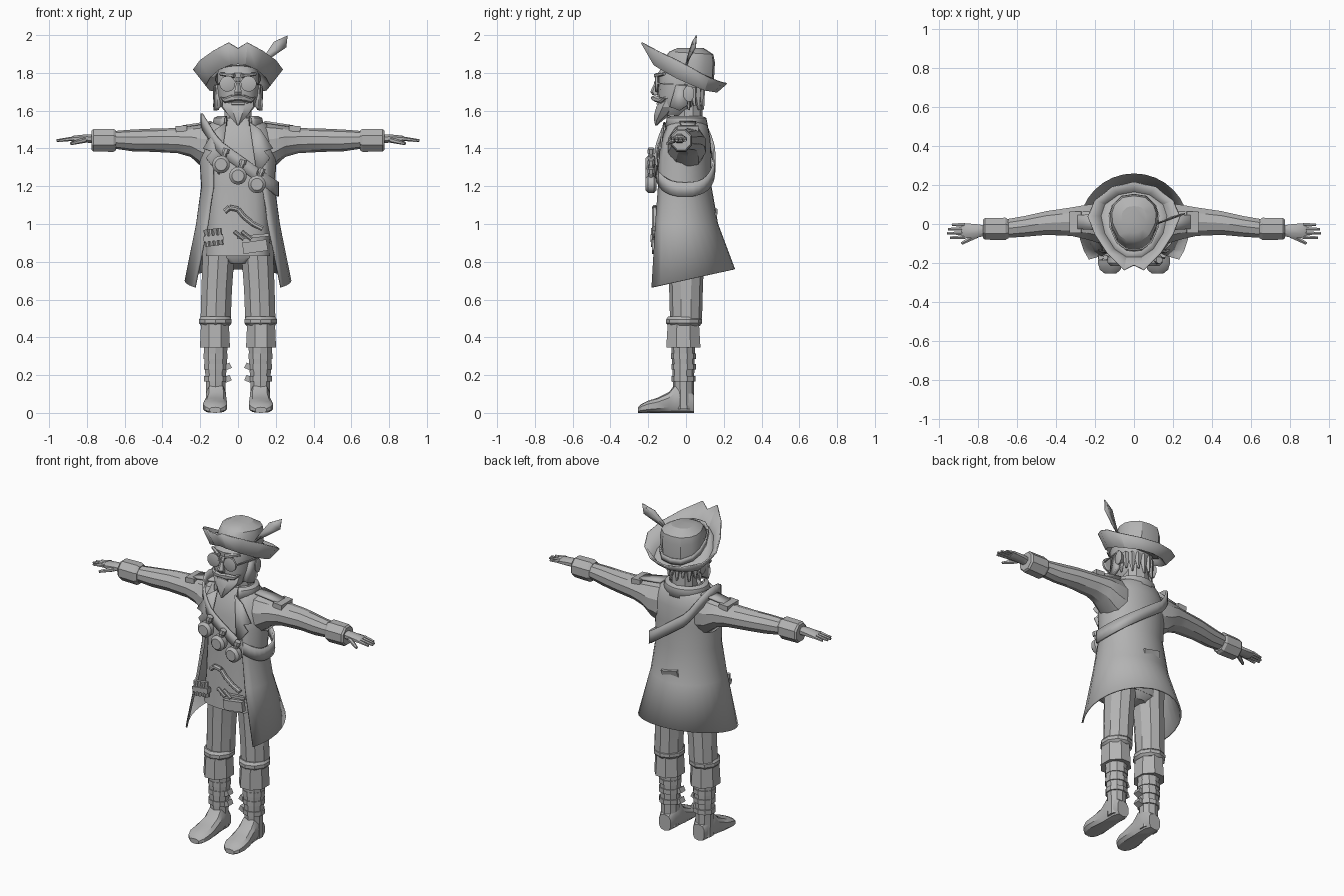
import bpy, bmesh, math
from math import sin, cos, pi, radians
from mathutils import Vector

grey = bpy.data.materials.new("plain grey")
grey.diffuse_color = (0.45, 0.45, 0.45, 1)


def make(name, verts, faces, thick=0):
    bm = bmesh.new()
    vs = [bm.verts.new(v) for v in verts]
    for f in faces:
        bm.faces.new([vs[i] for i in f])
    bmesh.ops.recalc_face_normals(bm, faces=bm.faces)
    me = bpy.data.meshes.new(name)
    bm.to_mesh(me)
    bm.free()
    me.materials.append(grey)
    ob = bpy.data.objects.new(name, me)
    bpy.context.collection.objects.link(ob)
    if thick:
        m = ob.modifiers.new("thickness", 'SOLIDIFY')
        m.thickness, m.offset = thick, 0
    return ob


def loft(name, rings, closed=True, caps=True, thick=0):
    n = len(rings[0])
    verts = [p for r in rings for p in r]
    faces = []
    for k in range(len(rings) - 1):
        for i in range(n if closed else n - 1):
            j = (i + 1) % n
            faces.append((k*n + i, k*n + j, k*n + n + j, k*n + n + i))
    if caps:
        faces += [tuple(range(n)), tuple(range(len(verts) - n, len(verts)))]
    return make(name, verts, faces, thick)


def power(v, e):
    return math.copysign(abs(v) ** e, v)


def ring(c, ru, rv, axis='z', n=8, e=1.0):
    """Ellipse around a centre, square to the given axis."""
    pts = []
    for i in range(n):
        t = 2*pi*(i + 0.5)/n
        u, v = ru*power(cos(t), e), rv*power(sin(t), e)
        d = {'z': (u, v, 0), 'x': (0, u, v), 'y': (u, 0, v)}[axis]
        pts.append(tuple(a + b for a, b in zip(c, d)))
    return pts


def tube(name, rows, axis='z', n=8, e=1.0):
    return loft(name, [ring(r[:3], r[3], r[4], axis, n, e) for r in rows])


def box(name, loc, size, rot=(0, 0, 0)):
    ob = loft(name, [[(x*size[0]/2, y*size[1]/2, z*size[2]/2) for x, y in
                      ((-1, -1), (1, -1), (1, 1), (-1, 1))] for z in (-1, 1)])
    ob.location, ob.rotation_euler = loc, rot
    return ob


def rod(name, a, b, r1, r2, n=8):
    """Straight round bar between two points."""
    a, b = Vector(a), Vector(b)
    q = (b - a).to_track_quat('Z', 'Y')
    return loft(name, [[tuple(p + q @ Vector(v)) for v in ring((0, 0, 0), r, r, 'z', n)]
                       for p, r in ((a, r1), (b, r2))])


def wrap(z, a, back, edge, deg, slope=0, n=22):
    """Cloth ring around the back, open at the front."""
    m = radians(deg)
    h = (back - edge)/(1 - cos(m))
    pts = []
    for i in range(n + 1):
        t = -m + 2*m*i/n
        y = back - h + h*cos(t)
        pts.append((a*sin(t), y, z - slope*(back - y)))
    return pts


# coat, collar and waistcoat
loft("coat", [wrap(*r) for r in (
    (.76, .278, .255, -.18, 125, .22), (1.0, .218, .165, -.16, 133), (1.2, .19, .13, -.145, 137),
    (1.35, .2, .13, -.145, 140), (1.45, .195, .125, -.125, 145), (1.52, .155, .11, -.1, 150),
    (1.55, .11, .09, -.075, 150))], closed=False, caps=False, thick=.01)
loft("coat_collar", [wrap(*r) for r in (
    (1.52, .12, .10, -.10, 150), (1.57, .105, .085, -.085, 145), (1.56, .125, .105, -.1, 145),
    (1.51, .14, .115, -.11, 148))], closed=False, caps=False, thick=.006)
tube("waistcoat", [(0, (f + b)/2, z, a, (b - f)/2) for z, a, f, b in (
    (.83, .172, -.16, .09), (1.0, .165, -.15, .11), (1.2, .16, -.14, .1), (1.4, .175, -.135, .1),
    (1.5, .14, -.1, .085), (1.56, .08, -.07, .07))], n=20, e=.7)
box("back_tab", (0, .152, 1.05), (.11, .02, .045), (radians(-15), radians(12), 0))

# shoulder strap running round the body
lo, hi = [], []
for i in range(32):
    t = 2*pi*i/32
    x, y = .01 + .202*power(sin(t), .8), -.005 + .155*power(cos(t), .8)
    z = 1.335 - .72*x + max(0, -.1 - x)*.8
    lo.append((x, y, z - .038))
    hi.append((x, y, z + .038))
loft("shoulder_strap", [lo, hi], caps=False, thick=.012)

# round flasks hung on the strap
for x, z in ((-.09, 1.315), (0, 1.255), (.1, 1.21)):
    tube("flask", [(x, -.155, z, .03, .03), (x, -.17, z, .047, .047),
                   (x, -.2, z, .047, .047), (x, -.215, z, .032, .032)], 'y', 14)
    rod("flask_neck", (x + .012, -.185, z + .035), (x + .024, -.185, z + .068), .014, .014)
    rod("flask_stopper", (x + .022, -.185, z + .062), (x + .03, -.185, z + .085), .021, .018)

# ammunition tubes and pistol at the waist
for i in range(4):
    x = -.165 + i*.024
    rod("belt_tube", (x + .004, -.172, .88 + i*.003), (x - .006, -.172, .97 + i*.003), .013, .013)
box("tube_band", (-.13, -.172, .925), (.105, .034, .03), (0, radians(-6), 0))
grip = [(-.07, 1.065), (-.045, 1.087), (0, 1.078), (.03, 1.04), (.08, 1.0), (.13, .975)]
for (x, z), (x2, z2) in zip(grip, grip[1:]):
    rod("pistol_part", (x, -.165, z), (x2, -.165, z2), .015, .015)
box("holster", (.09, -.165, .88), (.13, .03, .06), (0, radians(-8), 0))
box("holster_strap", (.08, -.162, .935), (.17, .02, .016), (0, radians(-5), 0))
for x in (.01, .05):
    rod("belt_peg", (x - .03, -.17, .96), (x + .02, -.17, .92), .011, .011)

for s in (-1, 1):
    # lapel
    make("lapel", [(s*.06, -.115, 1.54), (s*.12, -.125, 1.5), (s*.185, -.135, 1.4),
                   (s*.14, -.145, 1.385), (s*.17, -.145, 1.35), (s*.1, -.155, 1.26)],
         [(0, 1, 2, 3), (0, 3, 4, 5)], .008)
    # sleeve, cuff and shoulder tab
    tube("sleeve", [(s*x, y, (t + b)/2, w, (t - b)/2) for x, y, w, b, t in (
        (.1, 0, .1, 1.27, 1.54), (.19, .005, .105, 1.3, 1.53), (.25, .01, .092, 1.355, 1.517),
        (.32, .012, .077, 1.375, 1.508), (.45, .005, .064, 1.382, 1.505),
        (.56, -.012, .056, 1.385, 1.5), (.66, -.024, .05, 1.4, 1.492))], 'x', 10)
    tube("sleeve_cuff", [(s*x, -.025, 1.443, w, w + .004) for x, w in (
        (.645, .052), (.66, .062), (.765, .06), (.775, .052))], 'x', 8)
    box("shoulder_tab", (s*.3, .01, 1.505), (.06, .11, .03), (0, s*radians(4), 0))
    make("shoulder_flap", [(s*.14, -.035, 1.54), (s*.14, .055, 1.54), (s*.29, .045, 1.517),
                           (s*.29, -.025, 1.517)], [(0, 1, 2, 3)], .012)
    # hand
    tube("palm", [(s*x, -.035, z, w, h) for x, z, w, h in (
        (.76, 1.45, .028, .026), (.8, 1.453, .036, .024), (.87, 1.45, .042, .019),
        (.885, 1.448, .038, .012))], 'x', 8)
    for i, l in enumerate((.935, .955, .96, .945)):
        y = -.004 - i*.021
        rod("finger", (s*.87, y, 1.452), (s*l, y*1.05, 1.442), .0115, .007, 6)
    rod("thumb", (s*.81, -.06, 1.445), (s*.885, -.1, 1.425), .015, .008, 6)
    # breeches, knee band and lower cuff
    tube("breeches", [(s*cx, 0, z, rx, ry) for cx, z, rx, ry in (
        (.1, .9, .095, .1), (.105, .8, .088, .095), (.113, .65, .085, .089), (.118, .5, .084, .085))], n=10)
    tube("knee_band", [(s*.12, -.01, z, r, r + .004) for z, r in (
        (.51, .08), (.495, .091), (.475, .091), (.46, .078))], n=10)
    tube("breeches_cuff", [(s*.122, -.014, z, rx, ry) for z, rx, ry in (
        (.47, .08, .09), (.345, .086, .098), (.35, .066, .07))], n=8)
    # boot
    tube("boot_shaft", [(s*cx, cy, z, rx, ry) for cx, cy, z, rx, ry in (
        (.118, -.016, .4, .066, .064), (.118, -.014, .28, .063, .06),
        (.118, -.014, .16, .055, .056), (.118, -.012, .02, .053, .052))], n=10)
    tube("boot_foot", [(s*(.116 + dx), y, h/2, w, h/2) for y, w, h, dx in (
        (.042, .04, .1, 0), (0, .052, .16, 0), (-.06, .054, .15, 0), (-.09, .056, .11, 0),
        (-.15, .064, .08, .004), (-.2, .066, .065, .006), (-.235, .055, .048, .006),
        (-.255, .03, .03, .005))], 'y', 10, .7)
    for z in (.18, .245, .3):
        tube("boot_strap", [(s*.118, -.013, z + d, .061 + z*.02, .06 + z*.02)
                            for d in (-.014, .014)], n=10)
    for z in (.18, .245):
        box("boot_buckle", (s*.055, -.02, z), (.035, .045, .03), (0, s*radians(25), 0))
    # ear, brow, side whiskers, moustache and spectacle lens
    tube("ear", [(s*x, .015, 1.69, a, b) for x, a, b in (
        (.095, .018, .03), (.128, .03, .045), (.132, .02, .03))], 'x', 8)
    rod("eyebrow", (s*.02, -.16, 1.785), (s*.095, -.115, 1.795), .013, .008, 6)
    make("whisker", [(s*.105, -.05, 1.74), (s*.112, .0, 1.74), (s*.122, .01, 1.63),
                     (s*.12, -.035, 1.6), (s*.1, -.085, 1.62)], [(0, 1, 2, 3, 4)], .02)
    tube("moustache", [(s*x, y, z, .014, h) for x, y, z, h in (
        (0, -.172, 1.667, .012), (.035, -.165, 1.665, .018), (.07, -.135, 1.655, .014),
        (.092, -.11, 1.668, .004))], 'x', 6)
    tube("spectacle_lens", [(s*.056, y, 1.742, r, r) for y, r in (
        (-.145, .034), (-.15, .042), (-.162, .042), (-.165, .034))], 'y', 14)
    rod("spectacle_arm", (s*.095, -.15, 1.745), (s*.122, .01, 1.735), .005, .005, 4)

# seat of the breeches
tube("breeches_seat", [(0, 0, .92, .18, .1), (0, 0, .82, .16, .09), (0, 0, .79, .06, .07)], n=12)

# head, nose, mouth and beard
tube("neck", [(0, .015, 1.48, .08, .075), (0, .015, 1.66, .072, .07)], n=10)
tube("head", [(0, (f + b)/2, z, a, (b - f)/2) for z, a, f, b in (
    (1.575, .05, -.13, .01), (1.62, .092, -.145, .06), (1.68, .108, -.15, .085),
    (1.74, .112, -.145, .1), (1.8, .11, -.148, .1), (1.85, .095, -.11, .09))], n=14, e=.9)
tube("nose", [(0, y, z, a, d) for y, z, a, d in (
    (-.14, 1.775, .013, .014), (-.155, 1.735, .013, .018), (-.165, 1.7, .022, .024),
    (-.16, 1.683, .02, .018))], n=6)
rod("spectacle_bridge", (-.018, -.165, 1.75), (.018, -.165, 1.75), .005, .005, 4)
rod("lower_lip", (-.035, -.147, 1.638), (.035, -.147, 1.638), .01, .01, 6)
tube("beard", [(0, y, z, a, d) for y, z, a, d in (
    (-.09, 1.65, .09, .05), (-.1, 1.62, .088, .062), (-.122, 1.58, .058, .05),
    (-.145, 1.55, .03, .026), (-.158, 1.522, .005, .006))], n=8)
for i in range(9):
    t = radians(-80 + 20*i)
    x, y = sin(t), cos(t)
    rod("hair_tuft", (x*.1, -.01 + y*.085, 1.72), (x*.108, y*.09, 1.605 + .02*(i % 2)), .028, .006, 5)


# hat: half rings from front to back, mirrored across x
def mirrored(half):
    return half + [(-x, y, z) for x, y, z in half[-2:0:-1]]


outer = mirrored([(0, -.21, 1.93), (.05, -.235, 1.96), (.135, -.15, 1.915), (.2, -.05, 1.868),
                  (.235, .04, 1.82), (.2, .12, 1.775), (.11, .19, 1.75), (0, .215, 1.745)])
fold = mirrored([(0, -.17, 1.85), (.04, -.17, 1.845), (.1, -.13, 1.82), (.15, -.05, 1.775),
                 (.17, .04, 1.735), (.15, .1, 1.71), (.08, .15, 1.702), (0, .165, 1.7)])
inner = mirrored([(0, -.14, 1.86), (.04, -.135, 1.86), (.085, -.1, 1.845), (.115, -.03, 1.81),
                  (.12, .03, 1.78), (.105, .08, 1.755), (.06, .125, 1.735), (0, .135, 1.73)])
loft("hat_brim", [outer, fold, inner], caps=False, thick=.008)
low = [(x*1.0, y*1.0 + .01, z - .02) for x, y, z in inner]
mid = [(x*1.03, y*.95 + .025, 1.87 - .12*y) for x, y, z in inner]
top = [(x*.95, y*.85 + .03, 1.905 - .05*y) for x, y, z in inner]
peak = [(x*.55, y*.5 + .025, 1.932) for x, y, z in inner]
loft("hat_crown", [low, mid, top, peak])
band = [[(x*1.05, y*1.03 + .012, z + d) for x, y, z in inner] for d in (0, .035)]
loft("hat_band", band, caps=False, thick=.008)
make("hat_feather", [(.11, 0, 1.84), (.15, .015, 1.905), (.19, .035, 1.965), (.262, .055, 1.998),
                     (.255, .05, 1.935), (.175, .02, 1.88)], [(0, 1, 5), (1, 2, 4, 5), (2, 3, 4)], .006)
rod("feather_quill", (.1, -.005, 1.825), (.24, .05, 1.975), .006, .003, 5)

# smooth cloth, sharp facets
bpy.ops.object.select_all(action='SELECT')
bpy.context.view_layer.objects.active = bpy.data.objects["coat"]
bpy.ops.object.shade_smooth_by_angle(angle=radians(30))
